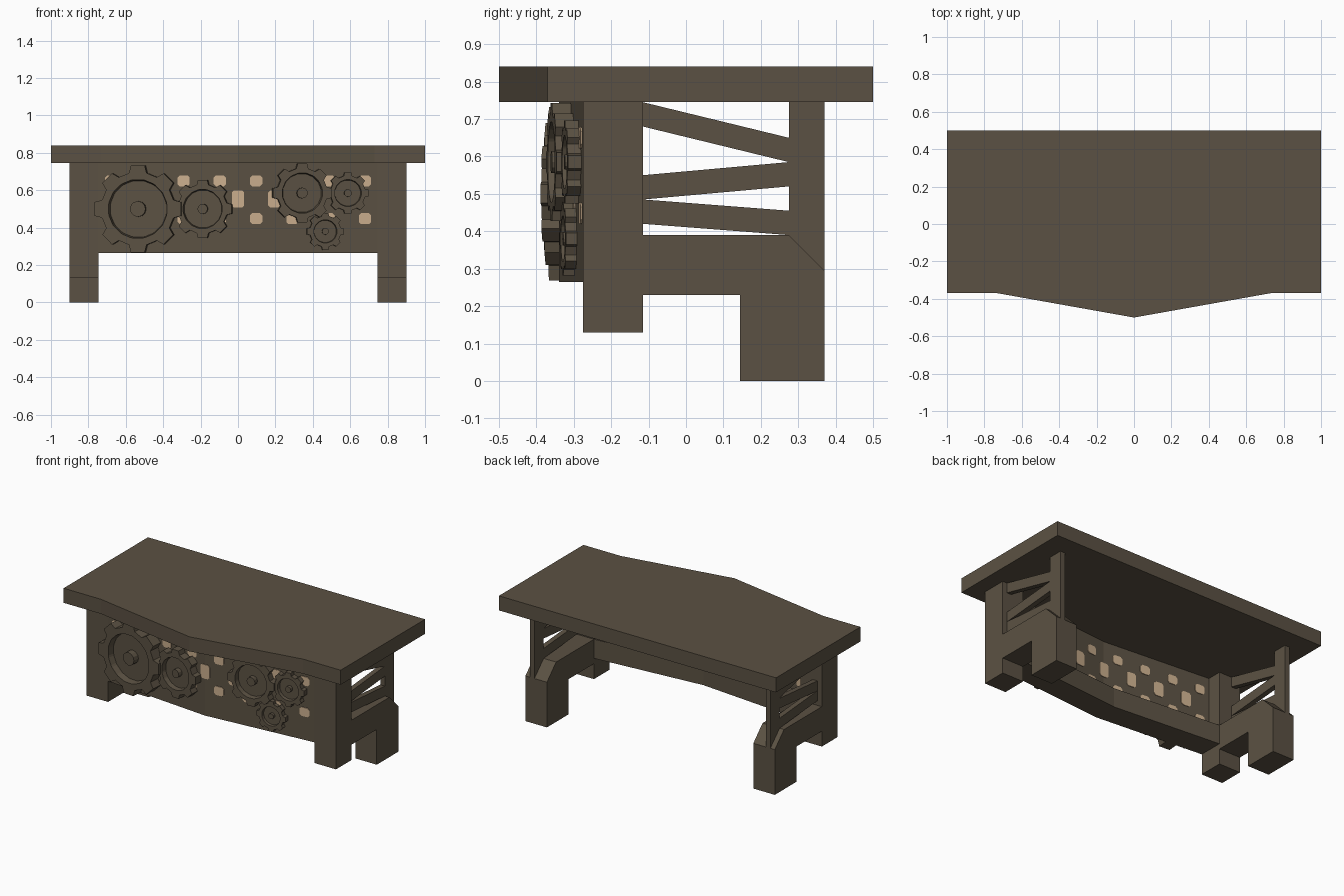
import bpy, bmesh, math
from mathutils import Matrix

if "Cube" in bpy.data.objects:
    bpy.data.objects.remove(bpy.data.objects["Cube"])


def material(name, rgb):
    m = bpy.data.materials.new(name)
    m.diffuse_color = (*rgb, 1)
    m.use_nodes = True
    m.node_tree.nodes["Principled BSDF"].inputs["Base Color"].default_value = m.diffuse_color
    return m


WOOD = material("dark brown wood", (0.105, 0.083, 0.056))
TAN = material("tan inlay", (0.60, 0.43, 0.27))


def finish(name, bm, mat=WOOD):
    bmesh.ops.recalc_face_normals(bm, faces=bm.faces)
    me = bpy.data.meshes.new(name)
    bm.to_mesh(me)
    bm.free()
    me.materials.append(mat)
    ob = bpy.data.objects.new(name, me)
    bpy.context.collection.objects.link(ob)
    return ob


def prism(name, pts, lo, hi, axis, mat=WOOD):
    """Extrude a 2D profile along an axis: x -> (y,z), y -> (x,z), z -> (x,y)."""
    place = {"x": lambda a, b, t: (t, a, b),
             "y": lambda a, b, t: (a, t, b),
             "z": lambda a, b, t: (a, b, t)}[axis]
    bm = bmesh.new()
    r0 = [bm.verts.new(place(a, b, lo)) for a, b in pts]
    r1 = [bm.verts.new(place(a, b, hi)) for a, b in pts]
    bm.faces.new(r0)
    bm.faces.new(r1)
    n = len(pts)
    for i in range(n):
        j = (i + 1) % n
        bm.faces.new((r0[i], r0[j], r1[j], r1[i]))
    return finish(name, bm, mat)


# Front bow shared by apron, inlays and gears
HALF, BOW = 0.745, 0.065


def front_y(x):
    return -0.275 - BOW * (1 - abs(x) / HALF)


# Table top with pointed front
prism("table_top", [(-1, 0.5), (-1, -0.37), (-0.73, -0.37), (0, -0.5),
                    (0.73, -0.37), (1, -0.37), (1, 0.5)], 0.745, 0.84, "z")

# Side frames, rear posts and slanted struts
FRAME = [(-.275, .13), (-.115, .13), (-.115, .23), (.145, .23), (.145, 0), (.37, 0),
         (.37, .295), (.275, .39), (-.115, .39), (-.115, .745), (-.275, .745)]
POST = [(.275, .39), (.37, .295), (.37, .745), (.275, .745)]
STRUTS = [(.68, .585), (.485, .52), (.42, .39)]
for s, side in ((-1, "left"), (1, "right")):
    prism(side + "_leg_frame", FRAME, s * 0.745, s * 0.9, "x")
    prism(side + "_rear_post", POST, s * 0.835, s * 0.868, "x")
    for k, (f, b) in enumerate(STRUTS):
        prism(f"{side}_strut_{k}", [(-.115, f), (.275, b), (.275, b + .065), (-.115, f + .065)],
              s * 0.835, s * 0.868, "x")


# Bowed front panel and the deeper rail along its foot
def bowed(depth):
    return [(-HALF, front_y(HALF)), (0, front_y(0)), (HALF, front_y(HALF)),
            (HALF, front_y(HALF) + depth), (0, front_y(0) + depth), (-HALF, front_y(HALF) + depth)]


prism("front_panel", bowed(0.065), 0.39, 0.745, "z")
prism("lower_rail", bowed(0.16), 0.265, 0.39, "z")


# Tan inlays showing on both sides of the panel
def inlay(cx, cz, w, h, c=0.012):
    pts = [(-w + c, -h), (0, -h), (w - c, -h), (w, -h + c), (w, h - c),
           (w - c, h), (0, h), (-w + c, h), (-w, h - c), (-w, -h + c)]
    ob = prism("panel_inlay", [(cx + a, cz + b) for a, b in pts], -0.004, 0.069, "y", TAN)
    for v in ob.data.vertices:
        v.co.y += front_y(v.co.x)


for i in range(-7, 8):
    if i % 2:
        inlay(i * 0.097, 0.65, 0.033, 0.029)
        inlay(i * 0.097, 0.448, 0.033, 0.029)
    else:
        inlay(i * 0.097, 0.553, 0.033, 0.046)


# Dished gears with hubs
def gear(name, x, z, R, r, hub, thick, teeth=8):
    root = R * 0.84
    outer = []
    for t in range(teeth):
        a0 = 2 * math.pi * t / teeth
        step = 2 * math.pi / teeth
        for f, rad in ((-0.31, root), (-0.2, R), (0.2, R), (0.31, root)):
            a = a0 + f * step
            outer.append((rad * math.cos(a), rad * math.sin(a), a))
    bm = bmesh.new()

    def ring(rad, y):
        return [bm.verts.new((rad * math.cos(a), y, rad * math.sin(a))) for _, _, a in outer]

    back = [bm.verts.new((u, 0.01, v)) for u, v, _ in outer]
    front = [bm.verts.new((u, -thick, v)) for u, v, _ in outer]
    lip = ring(r, -thick)
    floor = ring(r * 0.96, -thick * 0.4)
    n = len(outer)
    for p, q in ((back, front), (front, lip), (lip, floor)):
        for i in range(n):
            j = (i + 1) % n
            bm.faces.new((p[i], p[j], q[j], q[i]))
    bm.faces.new(back)
    bm.faces.new(floor)
    m = Matrix.Translation((0, -thick * 0.65, 0)) @ Matrix.Rotation(math.pi / 2, 4, "X")
    bmesh.ops.create_cone(bm, cap_ends=True, segments=12, radius1=hub, radius2=hub,
                          depth=thick * 0.7, matrix=m)
    ob = finish(name, bm)
    ob.location = (x, front_y(x), z)
    ob.rotation_euler.z = math.copysign(math.atan2(BOW, HALF), x)


gear("large_gear", -0.53, 0.50, 0.235, 0.158, 0.042, 0.07)
gear("middle_gear", -0.185, 0.50, 0.158, 0.105, 0.027, 0.052)
gear("right_gear", 0.34, 0.585, 0.16, 0.108, 0.029, 0.05)
gear("small_upper_gear", 0.585, 0.585, 0.112, 0.072, 0.02, 0.036)
gear("small_lower_gear", 0.465, 0.38, 0.1, 0.062, 0.018, 0.03)
